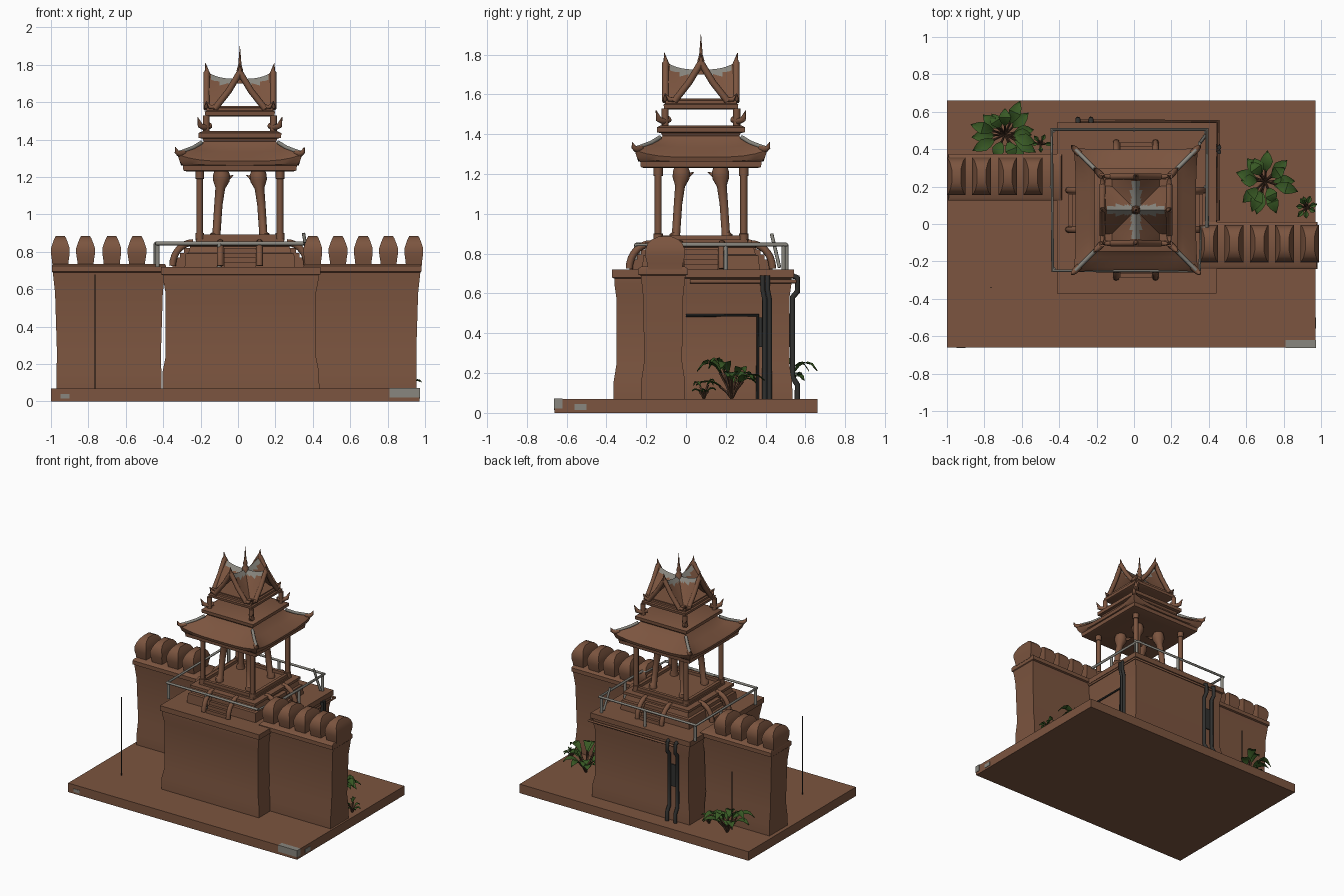
import bpy, bmesh, math, random
from mathutils import Vector

if "Cube" in bpy.data.objects:
    bpy.data.objects.remove(bpy.data.objects["Cube"])

random.seed(4)
CX, CY = 0.01, 0.075          # pavilion centre


def material(name, col):
    m = bpy.data.materials.new(name)
    m.diffuse_color = (*col, 1)
    m.use_nodes = True
    m.node_tree.nodes["Principled BSDF"].inputs["Base Color"].default_value = m.diffuse_color
    return m


BROWN = material("terracotta", (0.2, 0.09, 0.05))
GREY = material("worn_grey", (0.25, 0.24, 0.21))
DARK = material("dark_pipe", (0.03, 0.03, 0.028))
GREEN = material("leaf_green", (0.04, 0.1, 0.018))
STEM = material("dark_stem", (0.09, 0.045, 0.025))


def make(name, verts, faces, mats, rule=None, angle=35):
    me = bpy.data.meshes.new(name)
    me.from_pydata(verts, [], faces)
    for m in (mats if isinstance(mats, list) else [mats]):
        me.materials.append(m)
    bm = bmesh.new()
    bm.from_mesh(me)
    bmesh.ops.remove_doubles(bm, verts=bm.verts, dist=1e-5)
    bmesh.ops.recalc_face_normals(bm, faces=bm.faces)
    if rule:
        for f in bm.faces:
            f.material_index = rule(f.calc_center_median())
    bm.to_mesh(me)
    bm.free()
    me.shade_smooth()
    me.set_sharp_from_angle(angle=math.radians(angle))
    ob = bpy.data.objects.new(name, me)
    bpy.context.collection.objects.link(ob)
    return ob


def tiers(name, c, levels, mat=BROWN, n=1):
    """Stack of rectangular rings (z, half x, half y, corner lift), n cuts per side."""
    verts, faces = [], []
    for z, hx, hy, *lift in levels:
        up = lift[0] if lift else 0
        for sx, sy, dx, dy in ((-1, -1, 1, 0), (1, -1, 0, 1), (1, 1, -1, 0), (-1, 1, 0, -1)):
            for i in range(n):
                t = i / n
                k = 1 + 0.05 * up / 0.05 * abs(2 * t - 1) ** 4 if up else 1
                verts.append((c[0] + hx * (sx + 2 * t * dx) * k, c[1] + hy * (sy + 2 * t * dy) * k,
                              z + up * abs(2 * t - 1) ** 4))
    m = 4 * n
    for r in range(len(levels) - 1):
        faces += [(r * m + i, r * m + (i + 1) % m, (r + 1) * m + (i + 1) % m, (r + 1) * m + i) for i in range(m)]
    faces += [tuple(range(m)), tuple(range(len(verts) - m, len(verts)))]
    return make(name, verts, faces, mat)


def box(name, x0, x1, y0, y1, z0, z1, mat=BROWN):
    hx, hy = (x1 - x0) / 2, (y1 - y0) / 2
    return tiers(name, ((x0 + x1) / 2, (y0 + y1) / 2), [(z0, hx, hy), (z1, hx, hy)], mat)


def tube(name, pts, r, mat=BROWN, radii=None, sides=2):
    cu = bpy.data.curves.new(name, "CURVE")
    cu.dimensions = "3D"
    cu.bevel_depth, cu.bevel_resolution, cu.use_fill_caps = r, sides, True
    sp = cu.splines.new("POLY")
    sp.points.add(len(pts) - 1)
    for i, p in enumerate(pts):
        sp.points[i].co = (*p, 1)
        sp.points[i].radius = radii[i] if radii else 1
    tmp = bpy.data.objects.new(name + "_path", cu)
    me = bpy.data.meshes.new_from_object(tmp)
    bpy.data.objects.remove(tmp)
    me.materials.clear()
    me.materials.append(mat)
    me.shade_smooth()
    me.set_sharp_from_angle(angle=math.radians(50))
    ob = bpy.data.objects.new(name, me)
    bpy.context.collection.objects.link(ob)
    return ob


CORNERS = [(a, b) for a in (-1, 1) for b in (-1, 1)]
SIDES = [(1, 0), (0, 1), (-1, 0), (0, -1)]

# ground slab with worn patches on its edge
box("ground_slab", -1, 0.97, -0.66, 0.66, 0, 0.07)
box("slab_patch_front", 0.81, 0.974, -0.664, -0.62, 0.022, 0.073, GREY)
box("slab_patch_left", -0.95, -0.9, -0.663, -0.65, 0.015, 0.04, GREY)
box("slab_patch_side", 0.96, 0.973, -0.56, -0.5, 0.015, 0.045, GREY)

# central bastion and the two side walls
tiers("bastion", (0.015, 0.085), [(0.07, 0.42, 0.45), (0.16, 0.418, 0.448), (0.24, 0.402, 0.435), (0.58, 0.402, 0.435),
      (0.65, 0.415, 0.445), (0.675, 0.415, 0.445), (0.68, 0.427, 0.457), (0.72, 0.427, 0.457)])
for name, cx, cy, hx in (("left_wall", -0.69, 0.25, 0.3), ("right_wall", 0.665, -0.115, 0.31)):
    tiers(name, (cx, cy), [(0.07, hx - 0.02, 0.11), (0.16, hx - 0.02, 0.11), (0.26, hx - 0.022, 0.095),
          (0.58, hx - 0.012, 0.1), (0.69, hx, 0.112), (0.695, hx + 0.005, 0.125),
          (0.725, hx + 0.005, 0.125), (0.735, hx, 0.11)])


# battlements: rounded leaf-shaped blocks
def merlon(x, y):
    tiers("merlon", (x, y), [(0.72, 0.042, 0.085), (0.75, 0.044, 0.09), (0.79, 0.05, 0.1), (0.82, 0.05, 0.099),
          (0.85, 0.04, 0.088), (0.87, 0.032, 0.068), (0.885, 0.024, 0.035)], n=1)


for x in (-0.95, -0.815, -0.675, -0.54):
    merlon(x, 0.255)
for x in (0.4, 0.535, 0.67, 0.805, 0.94):
    merlon(x, -0.105)

# stepped pavilion platform
C = (CX, CY)
tiers("platform", C, [(z, h, h) for z, h in ((0.72, 0.295), (0.79, 0.29), (0.795, 0.275), (0.83, 0.265),
      (0.835, 0.28), (0.855, 0.28), (0.856, 0.235), (0.87, 0.235))])
# stairs with curved side rails on each side
for dx, dy in SIDES:
    for i in range(4):
        r, w = 0.36 - 0.02 * i, 0.085
        hx, hy = (0.03, w) if dx else (w, 0.03)
        x, y = CX + dx * (r - 0.03), CY + dy * (r - 0.03)
        box("stair", x - hx, x + hx, y - hy, y + hy, 0.72, 0.745 + 0.025 * i)
    for s in (-1, 1):
        pts = []
        for i in range(8):
            a = i / 7 * math.pi / 2
            r, z = 0.25 + 0.11 * math.cos(a), 0.725 + 0.125 * math.sin(a)
            pts.append((CX + dx * r - dy * s * 0.105, CY + dy * r + dx * s * 0.105, z))
        tube("stair_rail", pts, 0.018)

# corner posts, leaning inner columns and low rails
for a, b in CORNERS:
    x, y = CX + a * 0.215, CY + b * 0.215
    tube("corner_post", [(x, y, z) for z in (0.86, 0.9, 0.901, 1.19, 1.191, 1.24)], 0.018,
         radii=[1.3, 1.3, 1, 1, 1.3, 1.3])
    path = ((0.13, 0.86), (0.13, 0.89), (0.125, 0.9), (0.115, 1.05), (0.105, 1.14), (0.1, 1.18), (0.098, 1.21), (0.1, 1.25))
    tube("inner_column", [(CX + a * r, CY + b * r, z) for r, z in path], 0.026, sides=3,
         radii=[1.15, 1.15, 0.85, 0.85, 1, 1.7, 1.75, 1.2])
    tube("column_bracket", [(CX + a * r, CY + b * r, z) for r, z in ((0.1, 1.2), (0.06, 1.195), (0.035, 1.21))],
         0.016, radii=[1, 0.7, 0.1])
for dx, dy in SIDES:
    hx, hy = (0.012, 0.215) if dx else (0.215, 0.012)
    x, y = CX + dx * 0.215, CY + dy * 0.215
    box("low_rail", x - hx, x + hx, y - hy, y + hy, 0.865, 0.892)

# lower roof with upturned corners
tiers("lower_roof", C, [(1.23, 0.285, 0.285), (1.235, 0.302, 0.302), (1.262, 0.305, 0.305), (1.263, 0.315, 0.315, 0.02),
      (1.285, 0.322, 0.322, 0.035), (1.3, 0.305, 0.305, 0.035), (1.335, 0.25, 0.25, 0.02),
      (1.37, 0.21, 0.21), (1.395, 0.19, 0.19)], n=12)
tiers("roof_band", C, [(1.385, 0.19, 0.19), (1.405, 0.2, 0.2), (1.41, 0.22, 0.22), (1.435, 0.222, 0.222), (1.445, 0.2, 0.2)])
for a, b in CORNERS:
    def diag(*rz):
        return [(CX + a * r, CY + b * r, z) for r, z in rz]
    tube("hip_ridge", diag((0.205, 1.385), (0.25, 1.357), (0.3, 1.338), (0.325, 1.33)), 0.011, GREY)
    tube("roof_tip", diag((0.3, 1.33), (0.325, 1.325), (0.338, 1.335), (0.345, 1.36)), 0.017, radii=[1, 1, 0.7, 0.1])
    # hooked brackets under the crown
    tube("crown_post", diag((0.18, 1.43), (0.18, 1.53)), 0.018)
    tube("crown_hook", diag((0.16, 1.475), (0.19, 1.465), (0.212, 1.475), (0.226, 1.52)), 0.017, radii=[1, 1, 0.9, 0.1])

# crown: square base and a hollow crossed-gable roof
tiers("crown_base", C, [(z, h, h) for z, h in ((1.525, 0.175), (1.53, 0.185), (1.55, 0.188), (1.555, 0.178),
      (1.57, 0.178), (1.572, 0.165), (1.58, 0.165))])
R, W, N, M = 0.185, 0.135, 12, 6
verts, faces = [], []
for dx, dy in SIDES:
    for s in (-1, 1):
        o = len(verts)
        for i in range(N + 1):
            r = R * i / N
            for j in range(M + 1):
                u = j / M
                q = u * min(r, W)
                z = 1.725 + 0.045 * (i / N) ** 3 * (1 - u) - 0.155 * q / W
                verts.append((CX + dx * r - dy * s * q, CY + dy * r + dx * s * q, z))
        faces += [(o + i * (M + 1) + j, o + (i + 1) * (M + 1) + j, o + (i + 1) * (M + 1) + j + 1, o + i * (M + 1) + j + 1)
                  for i in range(N) for j in range(M)]


def worn_ridge(c):
    x, y = abs(c.x - CX), abs(c.y - CY)
    return 1 if min(x, y) < 0.028 and 0.02 < max(x, y) < 0.15 else 0


make("crown_roof", verts, faces, [BROWN, GREY], worn_ridge)
for dx, dy in SIDES:
    def edge(r, q, z):
        return (CX + dx * r - dy * q, CY + dy * r + dx * q, z)
    for s in (-1, 1):
        tube("gable_board", [edge(0.178, s * 0.135, 1.565), edge(0.178, s * 0.06, 1.66), edge(0.178, 0, 1.76)], 0.017)
        tube("gable_end_curl", [edge(0.178, s * 0.13, 1.575), edge(0.18, s * 0.16, 1.575), edge(0.18, s * 0.18, 1.605)],
             0.014, radii=[1, 0.8, 0.1])
    tube("gable_finial", [edge(0.165, 0, 1.725), edge(0.175, 0, 1.755), edge(0.184, 0, 1.81)], 0.018, radii=[1, 0.8, 0.05])
tube("spire", [(CX, CY, z) for z in (1.7, 1.74, 1.755, 1.77, 1.8, 1.9)], 0.022, radii=[1.2, 1, 0.6, 0.8, 0.4, 0.04])

# grey handrail with posts around the terrace
tube("handrail", [(0.39, -0.02, 0.845), (0.39, 0.505, 0.845), (-0.44, 0.505, 0.845), (-0.435, -0.25, 0.845),
     (0.35, -0.25, 0.845)], 0.01, GREY)
tube("side_handrail", [(0.35, -0.25, 0.845), (0.36, -0.02, 0.845), (0.39, -0.02, 0.845)], 0.007, GREY)
for x, y in ((-0.43, -0.24), (-0.1, -0.25), (-0.44, 0.2), (-0.43, 0.5), (0, 0.505), (0.385, 0.2), (0.385, 0.49)):
    tube("rail_post", [(x, y, 0.72), (x, y, 0.845)], 0.011, GREY)
tube("leaning_post", [(0.38, 0.47, 0.73), (0.35, 0.43, 0.9)], 0.009, GREY)

# drain pipes and panels
for y in (0.395, 0.42):
    tube("side_pipe", [(0.45, y, 0.07), (0.45, y, 0.57), (0.455, y - 0.01, 0.62), (0.455, y - 0.01, 0.69)], 0.012, DARK)
tube("cross_pipe", [(0.435, 0.0, 0.49), (0.435, 0.36, 0.49), (0.435, 0.36, 0.07)], 0.008, DARK)
tube("upper_pipe", [(0.45, 0.02, 0.66), (0.45, 0.55, 0.66), (-0.3, 0.55, 0.66)], 0.009, BROWN)
for x in (-0.3, -0.23):
    tube("back_pipe", [(x, 0.53, 0.69), (x, 0.56, 0.68), (x, 0.56, 0.61), (x, 0.535, 0.58), (x, 0.535, 0.18),
         (x, 0.56, 0.14), (x, 0.56, 0.07)], 0.014, DARK)
box("back_panel", -0.3, -0.23, 0.5, 0.528, 0.33, 0.5, DARK)
box("side_panel", 0.4, 0.425, 0.355, 0.395, 0.33, 0.48, DARK)

# thin poles
tube("front_pole", [(-0.765, -0.34, 0.07), (-0.765, -0.34, 0.68)], 0.003, DARK)
tube("back_pole", [(-0.69, 0.42, 0.07), (-0.69, 0.42, 0.52)], 0.003, DARK)


# leafy plants
def plant(x, y, size, count):
    for i in range(count):
        a = i * 2.4 + random.uniform(-0.3, 0.3)
        reach = size * random.uniform(0.6, 1)
        rise = random.uniform(0.07, 0.2) * size / 0.2
        d, side = Vector((math.cos(a), math.sin(a), 0)), Vector((-math.sin(a), math.cos(a), 0))

        def spine(t):
            return Vector((x, y, 0.08)) + d * reach * t + Vector((0, 0, rise * math.sin(t * 2.3)))
        verts, faces = [], []
        for k, w in enumerate((0.1, 0.7, 1, 0.65, 0.02)):
            p = spine(0.3 + 0.175 * k)
            e = side * w * size * 0.17
            verts += [p - e + Vector((0, 0, 0.008)), p, p + e + Vector((0, 0, 0.008))]
            if k:
                b = 3 * k
                faces += [(b - 3, b - 2, b + 1, b), (b - 2, b - 1, b + 2, b + 1)]
        make("leaf", verts, faces, GREEN)
        tube("leaf_stem", [(x, y, 0.07), spine(0.15), spine(0.35)], 0.006, STEM, sides=0)


plant(0.7, 0.23, 0.2, 16)
plant(-0.69, 0.48, 0.2, 15)
plant(0.92, 0.09, 0.085, 8)
plant(-0.5, 0.43, 0.07, 5)
